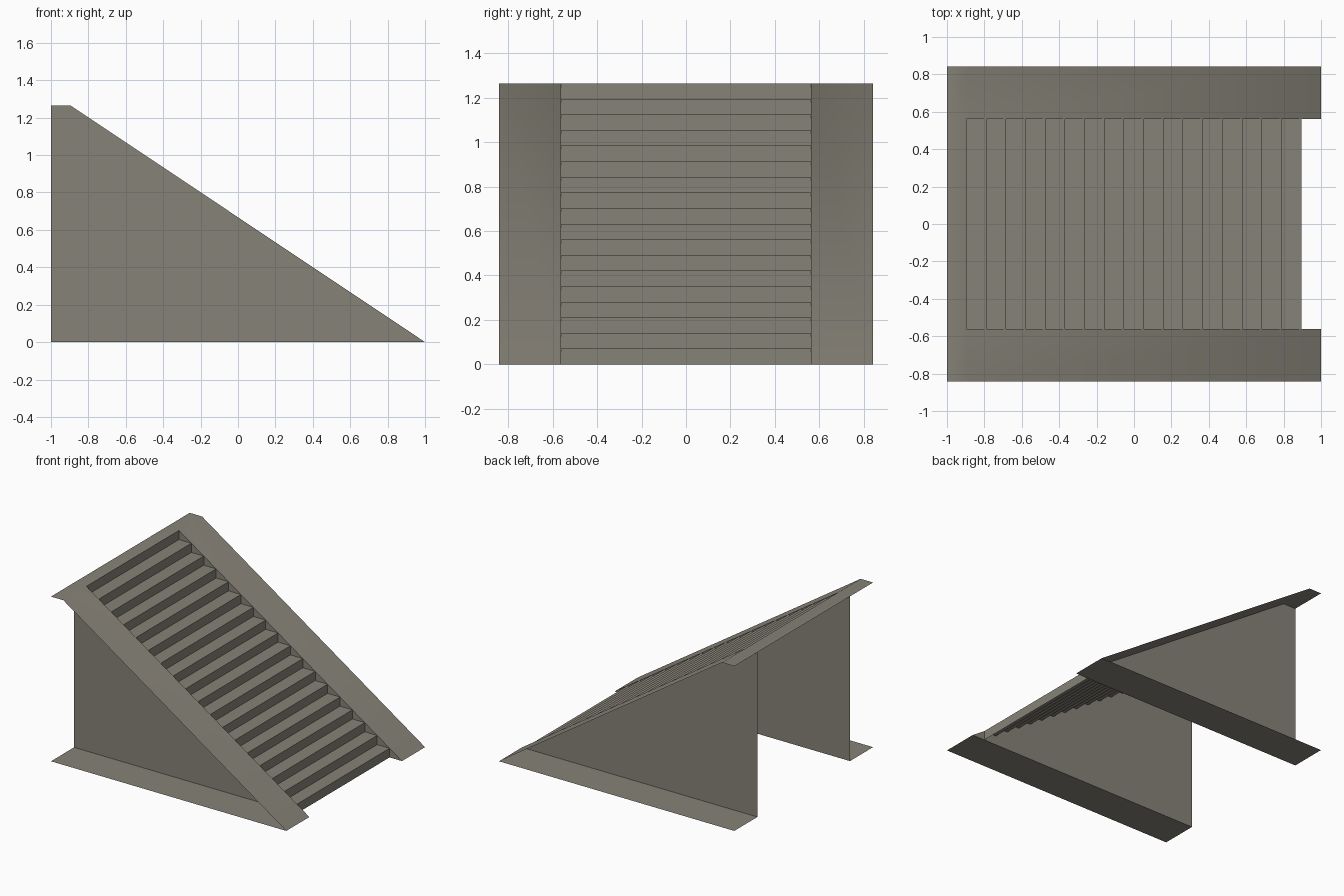
import bpy
import bmesh

cube = bpy.data.objects.get("Cube")
if cube:
    bpy.data.objects.remove(cube, do_unlink=True)

# Main dimensions
HEIGHT = 1.265
OUTER, INNER = 0.842, 0.562
BACK, LANDING, TOE = -1.0, -0.895, 1.0
STEPS = 18
RUN = (TOE - LANDING) / STEPS
RISE = HEIGHT / STEPS

stone = bpy.data.materials.new("warm grey stone")
stone.use_nodes = True
COLOUR = (0.24, 0.225, 0.185, 1)
stone.diffuse_color = COLOUR
bsdf = stone.node_tree.nodes["Principled BSDF"]
bsdf.inputs["Base Color"].default_value = COLOUR
bsdf.inputs["Roughness"].default_value = 0.9


def add_strip(bm, profile, y0, y1):
    """Sweep an open x-z profile across y; faces point up when x increases."""
    near = [bm.verts.new((x, y0, z)) for x, z in profile]
    far = [bm.verts.new((x, y1, z)) for x, z in profile]
    for i in range(len(profile) - 1):
        bm.faces.new((near[i], near[i + 1], far[i + 1], far[i]))


def finish(name, bm, smooth=False):
    bmesh.ops.remove_doubles(bm, verts=bm.verts, dist=0.0001)
    mesh = bpy.data.meshes.new(name)
    bm.to_mesh(mesh)
    bm.free()
    mesh.materials.append(stone)
    for p in mesh.polygons:
        p.use_smooth = smooth
    obj = bpy.data.objects.new(name, mesh)
    bpy.context.collection.objects.link(obj)
    return obj


# Landing and the two sloping ramps beside the stairs, one folded sheet
bm = bmesh.new()
slope = [(BACK, HEIGHT), (LANDING, HEIGHT), (TOE, 0)]
add_strip(bm, slope, -OUTER, -INNER)
add_strip(bm, slope[:2], -INNER, INNER)
add_strip(bm, slope, INNER, OUTER)
finish("landing_and_ramps", bm, smooth=True)

# Stair flight: a zigzag sheet of risers and treads
steps = [(LANDING, HEIGHT)]
for i in range(STEPS):
    x, z = LANDING + i * RUN, HEIGHT - (i + 1) * RISE
    steps.append((x, z))
    if i < STEPS - 1:
        steps.append((x + RUN, z))
bm = bmesh.new()
add_strip(bm, steps, -INNER, INNER)
finish("stair_flight", bm)

# Side walls and the ground flanges outside them
for side, s in (("right", -1), ("left", 1)):
    bm = bmesh.new()
    outline = [(BACK, 0), (TOE, 0), (LANDING, HEIGHT), (BACK, HEIGHT)]
    face = bm.faces.new([bm.verts.new((x, s * INNER, z)) for x, z in outline])
    if s > 0:
        face.normal_flip()
    finish(side + "_wall", bm)

    bm = bmesh.new()
    ys = sorted((s * INNER, s * OUTER))
    add_strip(bm, [(BACK, 0), (TOE, 0)], *ys)
    finish(side + "_ground_flange", bm)
